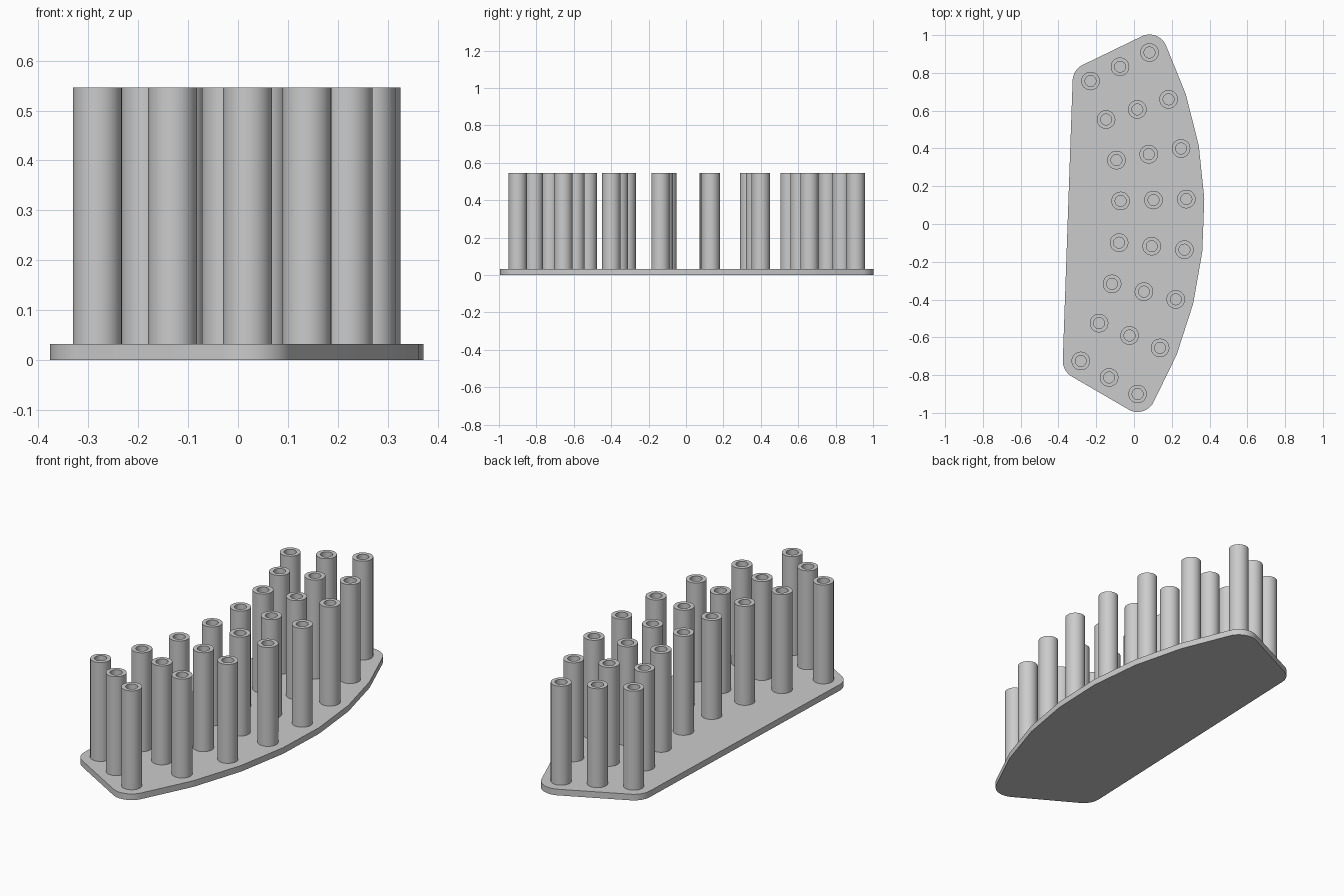
import bpy, bmesh, math
from mathutils import Vector
from mathutils.geometry import convex_hull_2d

cube = bpy.data.objects.get("Cube")
if cube:
    bpy.data.objects.remove(cube)

PLATE_TOP, TUBE_TOP = 0.032, 0.546
OUTER_R, HOLE_R, MARGIN, SIDES = 0.049, 0.029, 0.095, 48

grey = bpy.data.materials.new("plain grey")
grey.use_nodes = True
colour = (0.6, 0.6, 0.6, 1)
grey.diffuse_color = colour
grey.node_tree.nodes["Principled BSDF"].inputs["Base Color"].default_value = colour

# Inner and outer tube of each row, from back to front
ROWS = [((-.23, .757), (.082, .908)), ((-.148, .553), (.183, .66)),
        ((-.093, .338), (.249, .4)), ((-.071, .122), (.277, .132)),
        ((-.079, -.099), (.267, -.136)), ((-.116, -.317), (.221, -.399)),
        ((-.185, -.525), (.138, -.656)), ((-.282, -.725), (.019, -.9))]


def ring(radius, centre=(0, 0)):
    steps = [math.tau * i / SIDES for i in range(SIDES)]
    return [Vector((centre[0] + radius * math.cos(a), centre[1] + radius * math.sin(a))) for a in steps]


def finish(name, bm):
    bmesh.ops.recalc_face_normals(bm, faces=bm.faces)
    mesh = bpy.data.meshes.new(name)
    bm.to_mesh(mesh)
    bm.free()
    mesh.materials.append(grey)
    obj = bpy.data.objects.new(name, mesh)
    bpy.context.collection.objects.link(obj)
    return obj


# Base plate: rounded outline stretched around all the tubes
points = [p for row in ROWS for end in row for p in ring(MARGIN, end)]
outline = [points[i] for i in convex_hull_2d(points)]
bm = bmesh.new()
base = bm.faces.new([bm.verts.new((p.x, p.y, 0)) for p in outline])
lid = bmesh.ops.extrude_face_region(bm, geom=[base], use_keep_orig=True)["geom"]
bmesh.ops.translate(bm, vec=(0, 0, PLATE_TOP), verts=[v for v in lid if isinstance(v, bmesh.types.BMVert)])
plate = finish("base_plate", bm)

# Tube: outer wall, flat rim and inner wall down to the plate
bm = bmesh.new()
profile = [(OUTER_R, PLATE_TOP), (OUTER_R, TUBE_TOP), (HOLE_R, TUBE_TOP), (HOLE_R, PLATE_TOP)]
loops = [[bm.verts.new((p.x, p.y, z)) for p in ring(r)] for r, z in profile]
for a, b in zip(loops, loops[1:] + loops[:1]):
    for i in range(SIDES):
        j = (i + 1) % SIDES
        bm.faces.new((a[i], a[j], b[j], b[i]))
tube = finish("tube", bm)

# Three evenly spaced tubes in every row
tubes = []
for n, (inner, outer) in enumerate(ROWS):
    for k, label in enumerate(("inner", "middle", "outer")):
        copy = tube.copy()
        copy.name = f"{label}_tube_{n + 1}"
        spot = Vector(inner).lerp(Vector(outer), k / 2)
        copy.location = (spot.x, spot.y, 0)
        bpy.context.collection.objects.link(copy)
        tubes.append(copy)
bpy.data.objects.remove(tube)

# Smooth round walls, sharp rims
bpy.ops.object.select_all(action="DESELECT")
for obj in (plate, tubes[0]):
    obj.select_set(True)
bpy.context.view_layer.objects.active = plate
bpy.ops.object.shade_smooth_by_angle(angle=math.radians(30))
